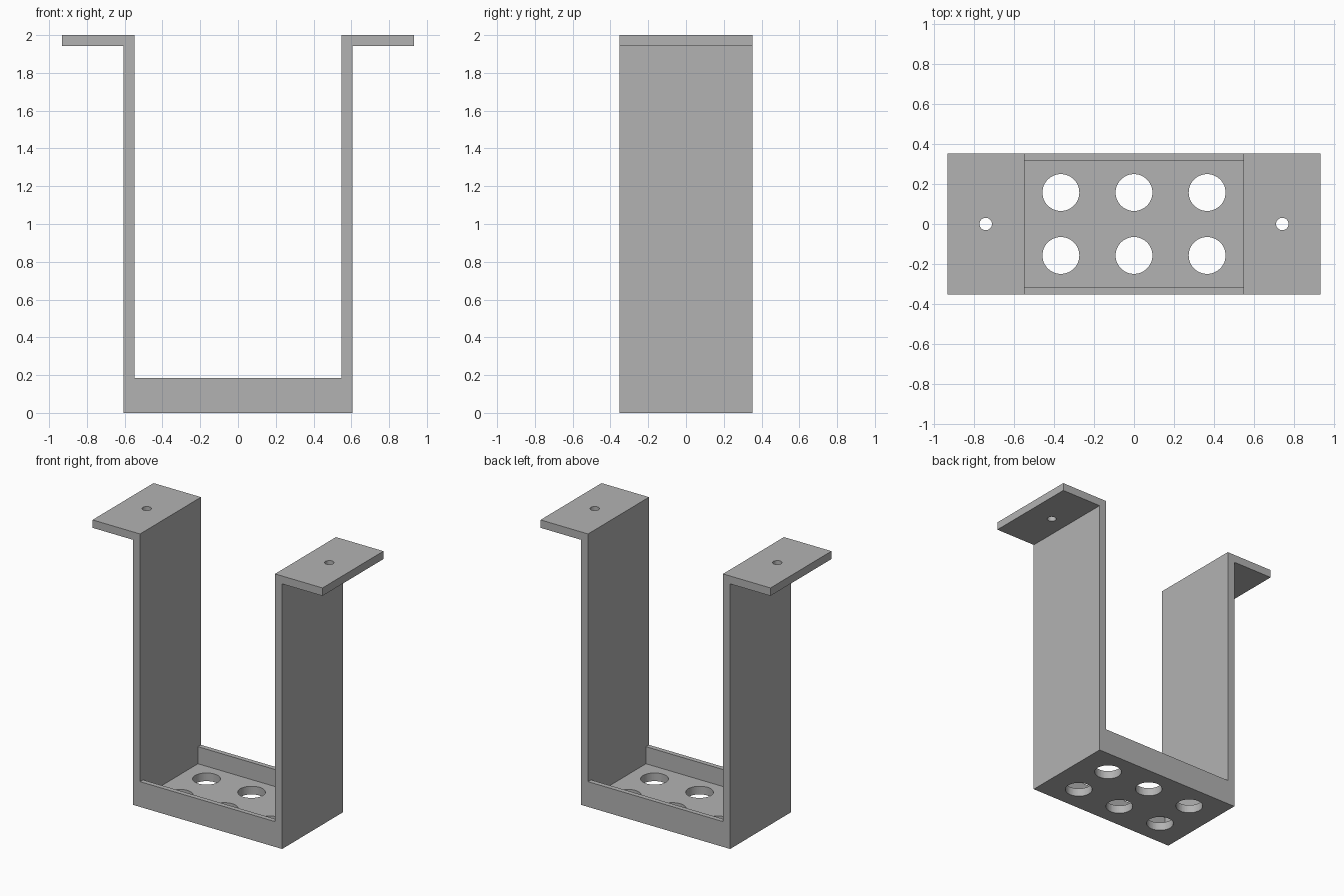
import bpy
import bmesh

if "Cube" in bpy.data.objects:
    bpy.data.objects.remove(bpy.data.objects["Cube"], do_unlink=True)

HALF_DEPTH = 0.353
INNER, OUTER, FLANGE = 0.547, 0.605, 0.932
LIP_TOP, FLOOR, FLANGE_LOW, TOP = 0.185, 0.06, 1.942, 2.0

grey = bpy.data.materials.new("plain grey")
grey.use_nodes = True
colour = (0.45, 0.45, 0.45, 1)
grey.diffuse_color = colour
grey.node_tree.nodes["Principled BSDF"].inputs["Base Color"].default_value = colour


def add_object(name, bm):
    bmesh.ops.recalc_face_normals(bm, faces=bm.faces)
    mesh = bpy.data.meshes.new(name)
    bm.to_mesh(mesh)
    bm.free()
    mesh.materials.append(grey)
    obj = bpy.data.objects.new(name, mesh)
    bpy.context.collection.objects.link(obj)
    return obj


def cut(target, name, bm):
    cutter = add_object(name, bm)
    cutter.hide_render = True
    cutter.hide_set(True)
    cutter.display_type = 'WIRE'
    mod = target.modifiers.new(name, 'BOOLEAN')
    mod.operation = 'DIFFERENCE'
    mod.solver = 'EXACT'
    mod.object = cutter
    return cutter


def add_cylinder(bm, x, y, z, radius):
    result = bmesh.ops.create_cone(bm, cap_ends=True, segments=48,
                                   radius1=radius, radius2=radius, depth=0.4)
    bmesh.ops.translate(bm, verts=result["verts"], vec=(x, y, z))


# Bracket: half profile mirrored in x, then extruded along y
half = [(OUTER, 0), (OUTER, FLANGE_LOW), (FLANGE, FLANGE_LOW),
        (FLANGE, TOP), (INNER, TOP), (INNER, LIP_TOP)]
profile = half + [(-x, z) for x, z in reversed(half)]
bm = bmesh.new()
face = bm.faces.new([bm.verts.new((x, -HALF_DEPTH, z)) for x, z in profile])
ext = bmesh.ops.extrude_face_region(bm, geom=[face])
verts = [v for v in ext["geom"] if isinstance(v, bmesh.types.BMVert)]
bmesh.ops.translate(bm, verts=verts, vec=(0, 2 * HALF_DEPTH, 0))
bracket = add_object("hanging_bracket", bm)

# Tray pocket, leaving a lip at front and back
bm = bmesh.new()
bmesh.ops.create_cube(bm, size=1)
bmesh.ops.scale(bm, verts=bm.verts, vec=(2 * INNER, 0.636, 0.24))
bmesh.ops.translate(bm, verts=bm.verts, vec=(0, 0, FLOOR + 0.12))
cut(bracket, "tray_pocket_cutter", bm)

# Six floor holes and a screw hole in each flange
bm = bmesh.new()
for x in (-0.365, 0, 0.365):
    for y in (-0.157, 0.157):
        add_cylinder(bm, x, y, 0, 0.092)
for x in (-0.74, 0.74):
    add_cylinder(bm, x, 0, TOP, 0.031)
cut(bracket, "hole_cutter", bm)
